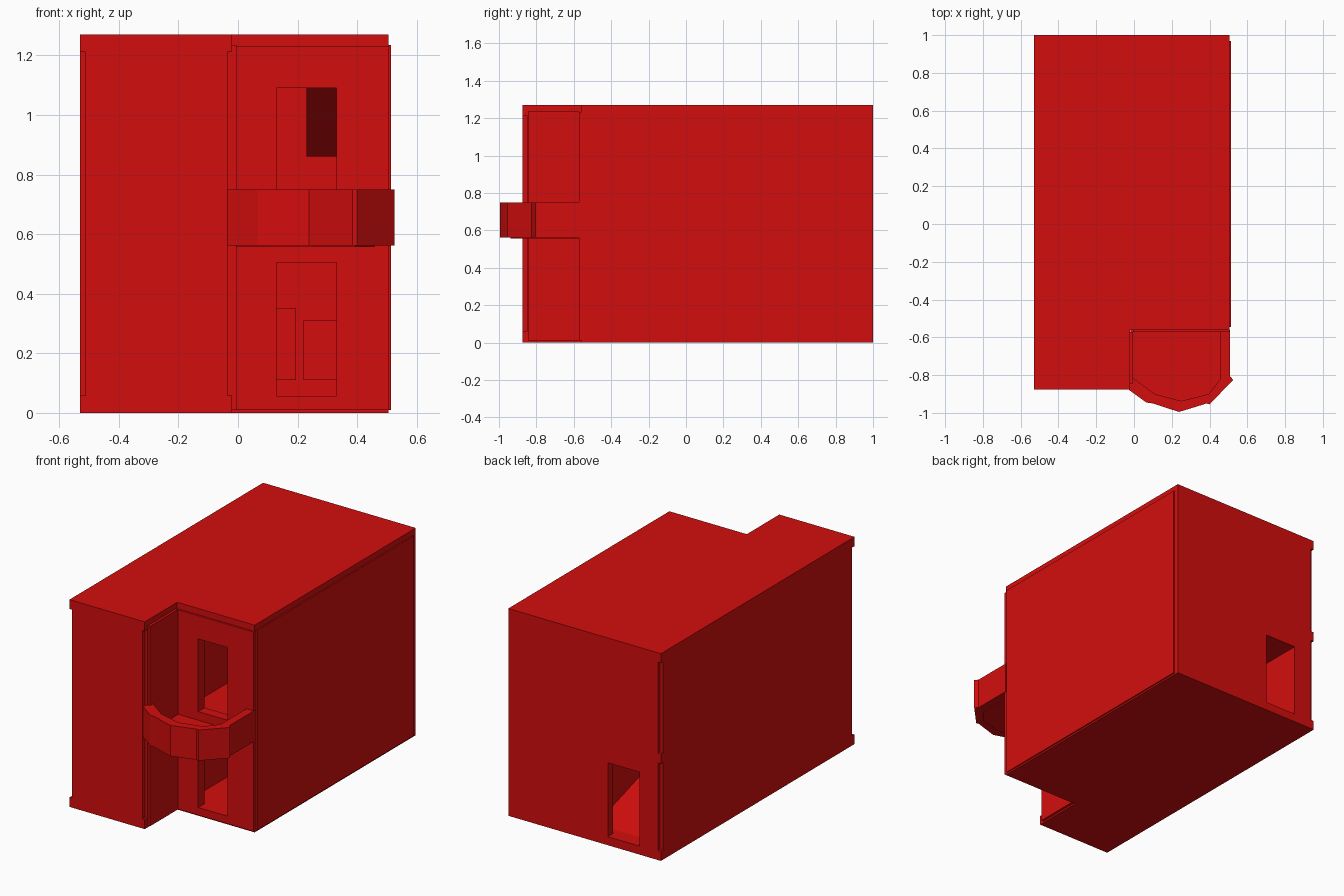
import bpy
import bmesh
from mathutils import Vector

cube = bpy.data.objects.get("Cube")
if cube:
    bpy.data.objects.remove(cube, do_unlink=True)

red = bpy.data.materials.new("red paint")
red.use_nodes = True
colour = (0.65, 0.004, 0.004, 1)
red.diffuse_color = colour
red.node_tree.nodes["Principled BSDF"].inputs["Base Color"].default_value = colour


def prism(name, outline, low, high, axis="z"):
    """Extrude an outline; axis z takes (x, y) points, axis x takes (y, z)."""
    bm = bmesh.new()
    points = [(a, b, low) if axis == "z" else (low, a, b) for a, b in outline]
    face = bm.faces.new([bm.verts.new(p) for p in points])
    step = Vector((0, 0, high - low)) if axis == "z" else Vector((high - low, 0, 0))
    top = bmesh.ops.extrude_face_region(bm, geom=[face])["geom"]
    bmesh.ops.translate(bm, vec=step, verts=[v for v in top if isinstance(v, bmesh.types.BMVert)])
    bmesh.ops.recalc_face_normals(bm, faces=bm.faces)
    mesh = bpy.data.meshes.new(name)
    bm.to_mesh(mesh)
    bm.free()
    mesh.materials.append(red)
    obj = bpy.data.objects.new(name, mesh)
    bpy.context.collection.objects.link(obj)
    return obj


def box(name, x, y, z):
    corners = [(x[0], y[0]), (x[1], y[0]), (x[1], y[1]), (x[0], y[1])]
    return prism(name, corners, z[0], z[1])


def cut(target, *cutters):
    for cutter in cutters:
        cutter.hide_render = True
        cutter.hide_set(True)
        cutter.display_type = "WIRE"
        mod = target.modifiers.new(cutter.name, "BOOLEAN")
        mod.operation = "DIFFERENCE"
        mod.solver = "EXACT"
        mod.object = cutter


LEFT, RIGHT, FRONT, BACK = -0.53, 0.505, -0.875, 1.0
NOTCH_X, NOTCH_Y = -0.02, -0.56
TOP = 1.27

# L-shaped house block
house = prism("house_walls", [
    (LEFT, FRONT), (NOTCH_X, FRONT), (NOTCH_X, NOTCH_Y),
    (RIGHT, NOTCH_Y), (RIGHT, BACK), (LEFT, BACK)], 0, TOP)

# Rooms on both floors
cut(house,
    box("lower_front_room", (0.03, 0.46), (-0.51, 0.4), (0.055, 0.54)),
    box("upper_front_room", (0.03, 0.46), (-0.51, 0.6), (0.63, 1.2)),
    box("lower_back_room", (-0.385, -0.02), (0.1, 0.95), (0.05, 0.505)))

# Doorways
lower_door = box("lower_door_cutter", (0.13, 0.33), (-0.7, -0.45), (0.057, 0.505))
upper_door = box("upper_door_cutter", (0.13, 0.33), (-0.7, -0.45), (0.645, 1.09))
back_door = box("back_door_cutter", (-0.385, -0.17), (0.85, 1.1), (0.052, 0.505))
cut(house, lower_door, upper_door, back_door)

# Recessed wall corners between the base, floor and roof bands
for level, z in (("lower", (0.058, 0.595)), ("upper", (0.655, 1.213))):
    cut(house, box(level + "_back_corner_cutter", (-0.6, LEFT + 0.02), (BACK - 0.02, 1.1), z))
cut(house,
    box("front_corner_cutter", (-0.6, LEFT + 0.018), (-1, FRONT + 0.025), (0.058, 1.213)),
    box("front_edge_cutter", (NOTCH_X - 0.015, 0.1), (-1, FRONT + 0.025), (0.058, 1.213)))

# Thin wall cladding
front_panel = box("front_wall_panel", (-0.005, RIGHT), (-0.572, NOTCH_Y), (0.01, 1.232))
cut(front_panel, lower_door, upper_door)
box("side_wall_panel", (RIGHT, 0.513), (-0.545, 0.97), (0.01, 1.235))
box("recess_wall_panel", (NOTCH_X, -0.005), (-0.845, -0.572), (0.01, 1.235))

# Balcony with a faceted parapet
outer = [(-0.035, -0.872), (0.065, -0.945), (0.1, -0.95), (0.238, -0.995), (0.385, -0.95),
         (0.4, -0.955), (0.525, -0.825), (0.508, -0.805), (0.508, NOTCH_Y)]
inner = [(0.458, NOTCH_Y), (0.458, -0.82), (0.395, -0.9), (0.25, -0.937),
         (0.11, -0.9), (-0.005, -0.815)]
prism("balcony_parapet", outer + inner, 0.562, 0.75)
prism("balcony_floor", [(NOTCH_X, NOTCH_Y)] + inner[::-1], 0.557, 0.592)

# Interior stairs
box("lower_stair_block", (0.22, 0.45), (0.0, 0.3), (0.11, 0.31))
box("lower_stair_wall", (0.04, 0.195), (0.1, 0.3), (0.11, 0.35))
prism("upper_stair_slab", [(-0.35, 1.19), (0.35, 0.86), (0.35, 0.9), (-0.3, 1.2)],
      0.23, 0.46, "x")
prism("back_stair_ramp", [(0.9, 0.05), (0.1, 0.05), (0.1, 0.3)], -0.385, -0.02, "x")
